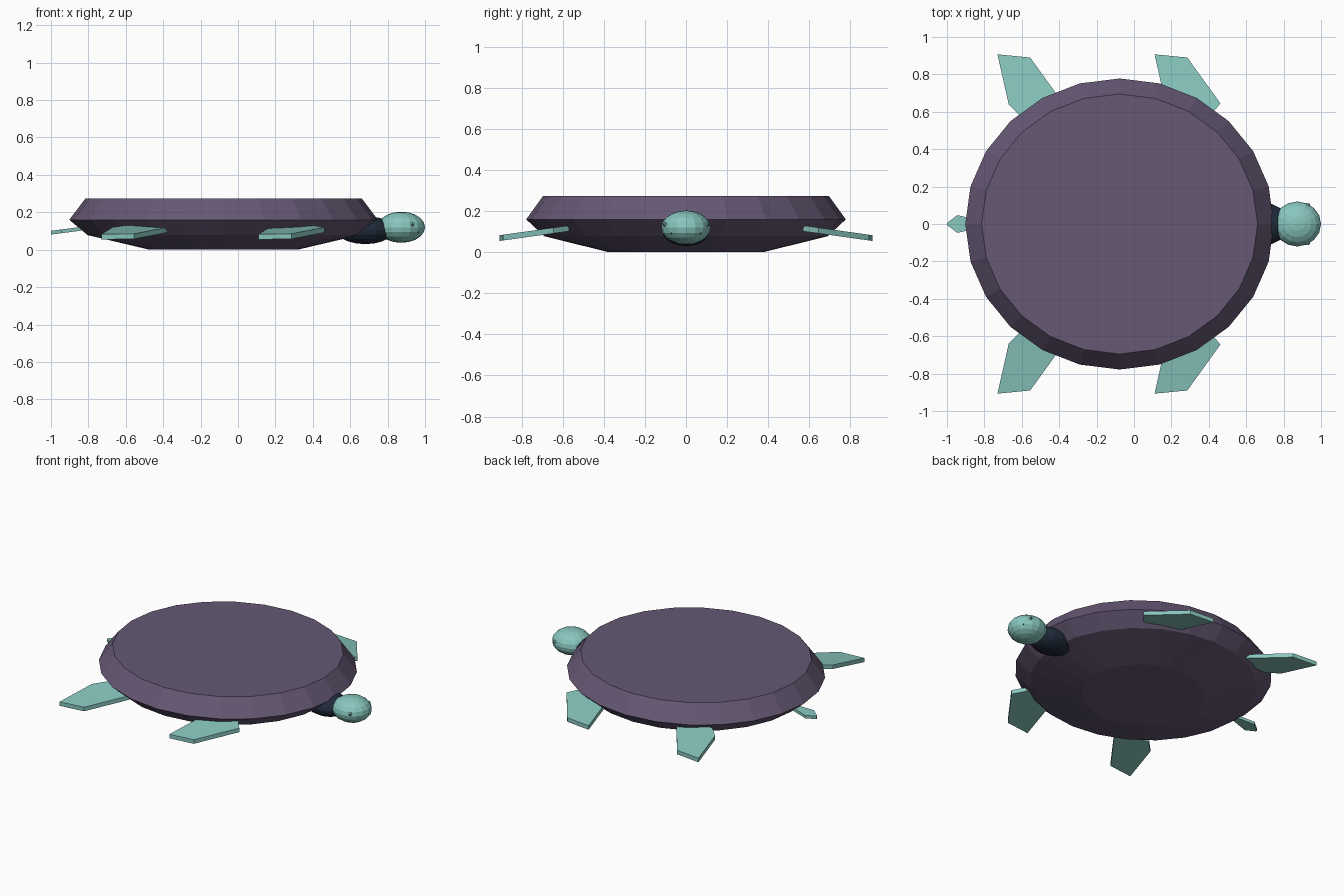
import bpy, bmesh, math
from mathutils import Vector

if "Cube" in bpy.data.objects:
    bpy.data.objects.remove(bpy.data.objects["Cube"])


def material(name, srgb):
    m = bpy.data.materials.new(name)
    lin = [((c / 255 + 0.055) / 1.055) ** 2.4 for c in srgb]
    m.diffuse_color = (*lin, 1)
    m.use_nodes = True
    m.node_tree.nodes["Principled BSDF"].inputs["Base Color"].default_value = m.diffuse_color
    return m


PURPLE = material("shell purple", (102, 88, 116))
TEAL = material("skin teal", (136, 198, 190))
NAVY = material("neck navy", (32, 43, 59))


def finish(name, bm, mat):
    bmesh.ops.recalc_face_normals(bm, faces=bm.faces)
    mesh = bpy.data.meshes.new(name)
    bm.to_mesh(mesh)
    bm.free()
    mesh.materials.append(mat)
    obj = bpy.data.objects.new(name, mesh)
    bpy.context.collection.objects.link(obj)
    return obj


def ellipsoid(name, centre, radii, mat, segments=16, rings=10):
    bm = bmesh.new()
    bmesh.ops.create_uvsphere(bm, u_segments=segments, v_segments=rings, radius=1)
    bmesh.ops.scale(bm, vec=radii, verts=bm.verts)
    bmesh.ops.translate(bm, vec=centre, verts=bm.verts)
    return finish(name, bm, mat)


def slab(name, outline, top_z, thickness, mat):
    """Thin plate whose top height is given by top_z(x, y)."""
    bm = bmesh.new()
    top = [bm.verts.new((x, y, top_z(x, y))) for x, y in outline]
    low = [bm.verts.new(v.co - Vector((0, 0, thickness))) for v in top]
    n = len(top)
    bm.faces.new(top)
    bm.faces.new(low[::-1])
    for i in range(n):
        j = (i + 1) % n
        bm.faces.new((top[i], low[i], low[j], top[j]))
    return finish(name, bm, mat)


# Shell: stacked 24-sided oval rings (x radius, y radius, height)
bm = bmesh.new()
SIDES = 24
rings = []
for rx, ry, z in [(0.395, 0.375, 0), (0.727, 0.69, 0.078), (0.825, 0.778, 0.16), (0.738, 0.695, 0.275)]:
    rings.append([bm.verts.new((-0.077 + rx * math.cos(math.tau * i / SIDES),
                                ry * math.sin(math.tau * i / SIDES), z)) for i in range(SIDES)])
for a, b in zip(rings, rings[1:]):
    for i in range(SIDES):
        j = (i + 1) % SIDES
        bm.faces.new((a[i], a[j], b[j], b[i]))
bm.faces.new(rings[0][::-1])
bm.faces.new(rings[-1])
finish("shell", bm, PURPLE)

# Neck and head
ellipsoid("neck", (0.68, 0, 0.105), (0.155, 0.115, 0.075), NAVY)
ellipsoid("head", (0.873, 0, 0.12), (0.127, 0.12, 0.083), TEAL)

# Eyes and nostrils: tiny beads on the head
for side, tag in ((1, "left"), (-1, "right")):
    ellipsoid("eye_" + tag, (0.93, side * 0.102, 0.135), (0.012, 0.009, 0.012), TEAL, 8, 6)
    ellipsoid("pupil_" + tag, (0.932, side * 0.108, 0.135), (0.005, 0.005, 0.005), NAVY, 8, 6)
    ellipsoid("nostril_" + tag, (0.96, side * 0.07, 0.095), (0.006, 0.006, 0.006), NAVY, 8, 6)

# Flippers: one outline, shifted for the rear pair and mirrored in y
FLIPPER = [(0.11, 0.907), (0.285, 0.89), (0.462, 0.645), (0.40, 0.57), (0.24, 0.57), (0.17, 0.64)]
for shift, place in ((0, "front"), (-0.84, "rear")):
    for side, tag in ((1, "left"), (-1, "right")):
        slab(f"{place}_flipper_{tag}", [(x + shift, side * y) for x, y in FLIPPER],
             lambda x, y: 0.083 + 0.14 * (0.907 - abs(y)), 0.028, TEAL)

# Tail: small pointed plate rising into the shell
slab("tail", [(-1.0, -0.005), (-1.0, 0.005), (-0.945, 0.047), (-0.82, 0.02), (-0.82, -0.02), (-0.945, -0.047)],
     lambda x, y: 0.101 + 0.13 * (x + 1), 0.02, TEAL)
